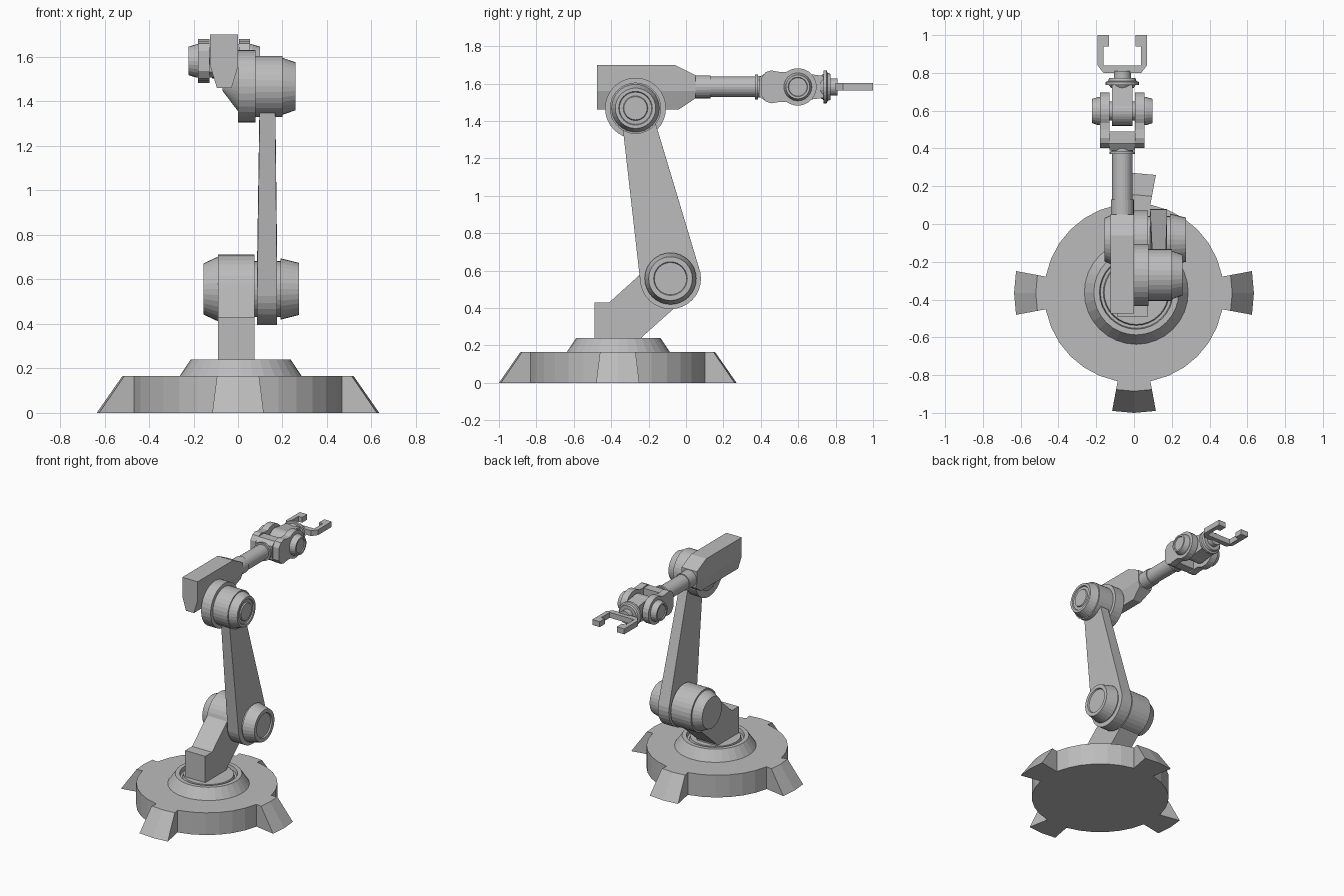
import bpy, bmesh, math
from mathutils import Vector

if "Cube" in bpy.data.objects:
    bpy.data.objects.remove(bpy.data.objects["Cube"])

mat = bpy.data.materials.new("plain grey")
mat.diffuse_color = (0.5, 0.5, 0.5, 1)
mat.use_nodes = True
mat.node_tree.nodes["Principled BSDF"].inputs["Base Color"].default_value = mat.diffuse_color


def finish(name, bm):
    bmesh.ops.recalc_face_normals(bm, faces=bm.faces[:])
    me = bpy.data.meshes.new(name)
    bm.to_mesh(me)
    bm.free()
    me.materials.append(mat)
    ob = bpy.data.objects.new(name, me)
    bpy.context.collection.objects.link(ob)
    return ob


def lathe(name, axis, centre, profile, n=32):
    """Turn (distance along axis, radius) points round an axis, capping both ends."""
    bm = bmesh.new()
    rings = []
    for d, r in profile:
        ring = []
        for i in range(n):
            a = 2 * math.pi * i / n
            u, v = r * math.cos(a), r * math.sin(a)
            off = {"X": (d, u, v), "Y": (u, d, v), "Z": (u, v, d)}[axis]
            ring.append(bm.verts.new(Vector(centre) + Vector(off)))
        rings.append(ring)
    for a, b in zip(rings, rings[1:]):
        for i in range(n):
            j = (i + 1) % n
            bm.faces.new((a[i], a[j], b[j], b[i]))
    bm.faces.new(rings[0])
    bm.faces.new(rings[-1])
    return finish(name, bm)


def prism(pts, lo, hi, axis="X"):
    """Extrude a 2D outline between two positions on an axis (X: y,z  /  Z: x,y)."""
    bm = bmesh.new()
    put = (lambda p, d: (d, p[0], p[1])) if axis == "X" else (lambda p, d: (p[0], p[1], d))
    a = [bm.verts.new(put(p, lo)) for p in pts]
    b = [bm.verts.new(put(p, hi)) for p in pts]
    bm.faces.new(a)
    bm.faces.new(b)
    for i in range(len(pts)):
        j = (i + 1) % len(pts)
        bm.faces.new((a[i], a[j], b[j], b[i]))
    return bm


# base disc and four sloping feet
BY = -0.365
lathe("base_disc", "Z", (0, BY, 0), [(0, 0.475), (0.165, 0.475)])
for k in range(4):
    bm = bmesh.new()
    cols = []
    for deg in (-10.5, 0, 10.5):
        a = math.radians(deg + 90 * k)
        cols.append([bm.verts.new((r * math.cos(a), BY + r * math.sin(a), z))
                     for r, z in ((0.44, 0), (0.635, 0), (0.52, 0.165), (0.44, 0.165))])
    for p, q in zip(cols, cols[1:]):
        for i in range(4):
            j = (i + 1) % 4
            bm.faces.new((p[i], p[j], q[j], q[i]))
    bm.faces.new(cols[0])
    bm.faces.new(cols[-1])
    finish(f"base_foot_{k + 1}", bm)

# turntable collar with a groove
lathe("turntable", "Z", (0.012, -0.362, 0),
      [(0.15, 0.275), (0.165, 0.275), (0.24, 0.225), (0.24, 0.195), (0.215, 0.19),
       (0.215, 0.175), (0.235, 0.17)])

# bent shoulder bracket
SY, SZ = -0.083, 0.557
finish("shoulder_bracket", prism(
    [(-0.49, 0.22), (-0.235, 0.22), (-0.235, 0.245), (-0.05, 0.41), (SY, SZ + 0.12),
     (-0.16, 0.665), (-0.25, 0.575), (-0.41, 0.43), (-0.49, 0.43)], -0.09, 0.074))

# shoulder joint, hub and caps
lathe("shoulder_drum", "X", (0, SY, SZ), [(-0.09, 0.155), (0.075, 0.155)])
lathe("shoulder_left_cap", "X", (0, SY, SZ), [(-0.155, 0.115), (-0.095, 0.143), (-0.08, 0.143)])
lathe("shoulder_hub", "X", (0, SY, SZ), [(0.06, 0.125), (0.2, 0.125)])
lathe("shoulder_right_cap", "X", (0, SY, SZ),
      [(0.19, 0.138), (0.275, 0.117), (0.275, 0.09), (0.265, 0.086)])

# tapered upper arm
EY, EZ = -0.27, 1.468
bm = bmesh.new()
for cy, cz, r, x0, x1 in ((SY, SZ, 0.163, 0.086, 0.176), (EY, EZ, 0.08, 0.099, 0.166)):
    for x in (x0, x1):
        for i in range(32):
            a = 2 * math.pi * i / 32
            bm.verts.new((x, cy + r * math.cos(a), cz + r * math.sin(a)))
bmesh.ops.convex_hull(bm, input=bm.verts[:])
bmesh.ops.delete(bm, geom=[v for v in bm.verts if not v.link_faces], context="VERTS")
bmesh.ops.dissolve_limit(bm, angle_limit=0.02, verts=bm.verts[:], edges=bm.edges[:])
finish("upper_arm", bm)

# elbow joint
lathe("elbow_drum", "X", (0, EY, EZ),
      [(-0.07, 0.02), (0.0, 0.112), (0.0, 0.163), (0.078, 0.163), (0.078, 0.137), (0.2, 0.137),
       (0.2, 0.128), (0.258, 0.108), (0.258, 0.09), (0.25, 0.086), (0.25, 0.066),
       (0.258, 0.062)])

# forearm housing, narrowed towards its underside
FX, FZ = -0.062, 1.582
bm = prism([(-0.475, 1.46), (-0.04, 1.46), (0.05, 1.52), (0.05, 1.645), (-0.06, 1.70),
            (-0.475, 1.70)], -0.125, 0.001)
bmesh.ops.bisect_plane(bm, geom=bm.verts[:] + bm.edges[:] + bm.faces[:],
                       plane_co=(0, 0, 1.56), plane_no=(0, 0, 1))
for v in bm.verts:
    if v.co.z < 1.56:
        v.co.x = FX + (v.co.x - FX) * (1 - 0.48 * (1.56 - v.co.z) / 0.1)
finish("forearm_housing", bm)

# forearm tube with collars
lathe("forearm_tube", "Y", (FX, 0, FZ),
      [(0.03, 0.061), (0.13, 0.061), (0.13, 0.055), (0.37, 0.055), (0.37, 0.067),
       (0.385, 0.067), (0.385, 0.058), (0.41, 0.058)], 24)

# wrist fork: rear block and two rounded prongs with pivot caps
WY = 0.598
half = [(0.402, 0.045), (0.425, 0.078), (0.455, 0.088), (0.50, 0.08), (0.535, 0.08)]
half += [(WY + 0.1 * math.cos(math.radians(a)), 0.1 * math.sin(math.radians(a)))
         for a in range(115, 0, -15)]
outline = [(y, FZ + z) for y, z in half] + [(y, FZ - z) for y, z in reversed(half)]
block = [(0.39, 0.05), (0.425, 0.075), (0.49, 0.075)]
block = [(y, FZ + z) for y, z in block] + [(y, FZ - z) for y, z in reversed(block)]
finish("fork_block", prism(block, FX - 0.068, FX + 0.068))
for side, s in (("left", -1), ("right", 1)):
    lo, hi = sorted((FX + s * 0.067, FX + s * 0.117))
    finish(f"fork_prong_{side}", prism(outline, lo, hi))
    lathe(f"fork_cap_{side}", "X", (FX, WY, FZ),
          [(s * 0.11, 0.075), (s * 0.125, 0.075), (s * 0.16, 0.064), (s * 0.16, 0.052),
           (s * 0.153, 0.049)], 24)

# wrist knuckle, flange and neck
lathe("wrist_knuckle", "X", (FX, WY, FZ), [(-0.055, 0.078), (0.055, 0.078)])
lathe("wrist_axle", "X", (FX, WY, FZ), [(-0.08, 0.05), (0.08, 0.05)], 24)
finish("wrist_body", prism([(WY, FZ - 0.077), (0.74, FZ - 0.058), (0.74, FZ + 0.058),
                            (WY, FZ + 0.077)], FX - 0.055, FX + 0.055))
lathe("wrist_flange", "Y", (FX, 0, FZ),
      [(0.72, 0.06), (0.735, 0.07), (0.735, 0.088), (0.752, 0.088), (0.757, 0.075),
       (0.772, 0.07), (0.772, 0.045), (0.81, 0.045)], 24)

# flat gripper claw
right = [(0.1, 0.80), (0.131, 0.84), (0.131, 1.0), (0.07, 1.0), (0.07, 0.94),
         (0.1, 0.94), (0.1, 0.84)]
claw = [(FX + x, y) for x, y in right] + [(FX - x, y) for x, y in reversed(right)]
finish("gripper", prism(claw, FZ - 0.02, FZ + 0.02, "Z"))
